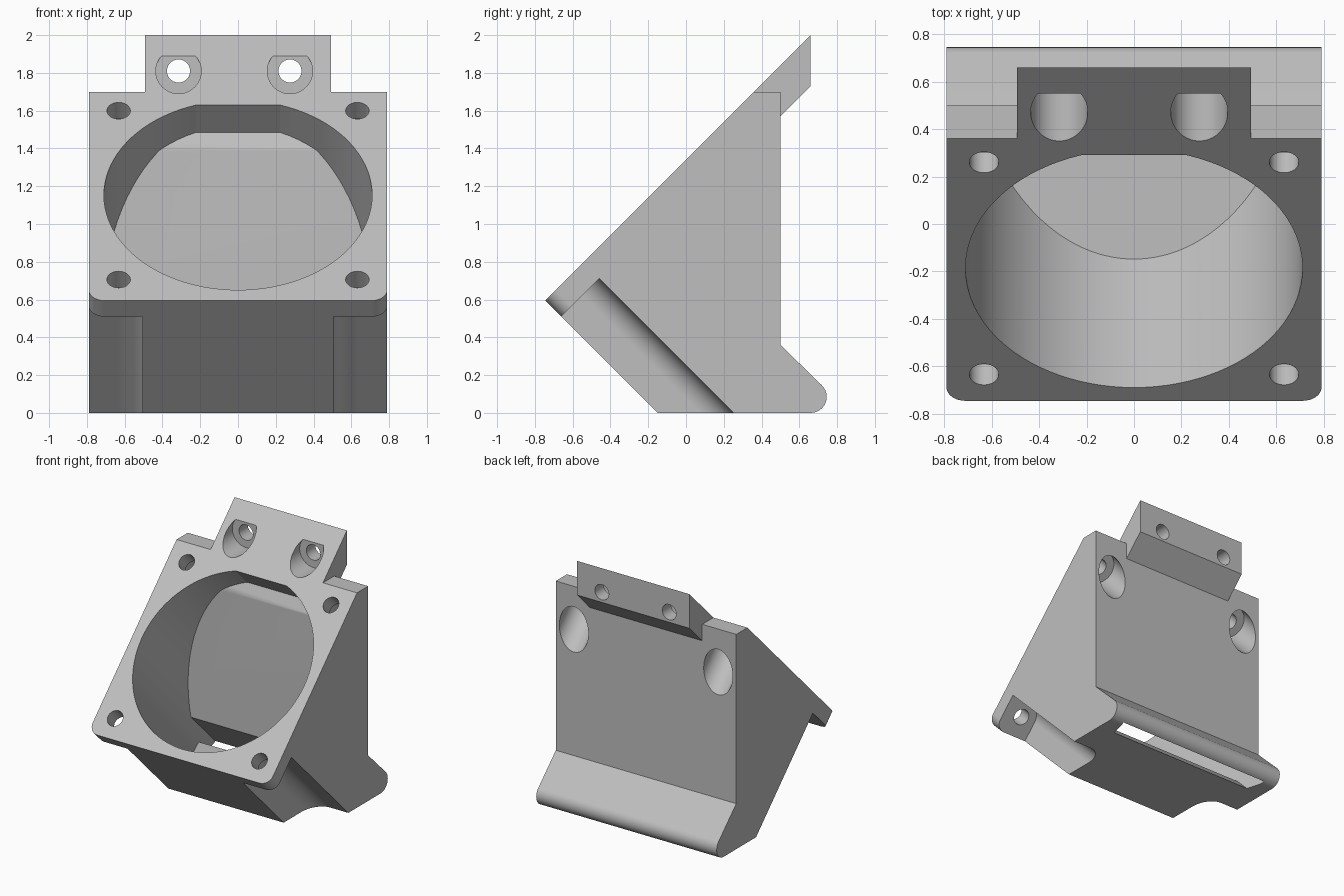
import bpy, bmesh
from math import cos, sin, pi, radians
from mathutils import Matrix, Vector

if "Cube" in bpy.data.objects:
    bpy.data.objects.remove(bpy.data.objects["Cube"], do_unlink=True)


def frame(u, v, origin=(0, 0, 0)):
    u, v = Vector(u).normalized(), Vector(v).normalized()
    m = Matrix((u, v, u.cross(v))).transposed().to_4x4()
    m.translation = origin
    return m


SIDE = frame((0, 1, 0), (0, 0, 1))                          # profile in y, z
FRONT = frame((1, 0, 0), (0, 0, 1))                         # profile in x, z
FLANGE = frame((1, 0, 0), (0, 1, 1), (0, -0.187, 1.153))    # tilted fan face
HALF = 0.79
SCREW = 0.632


def arc(cx, cy, r, start=0, end=360, n=64):
    steps = n if end - start == 360 else n + 1
    angles = [radians(start + (end - start) * i / n) for i in range(steps)]
    return [(cx + r * cos(a), cy + r * sin(a)) for a in angles]


def prism(name, points, lo, hi, space):
    """Extrude a closed 2D profile between two heights of a frame."""
    bm = bmesh.new()
    base = bm.faces.new([bm.verts.new(space @ Vector((a, b, lo))) for a, b in points])
    top = bmesh.ops.extrude_face_region(bm, geom=[base])["geom"]
    shift = space.to_3x3() @ Vector((0, 0, hi - lo))
    bmesh.ops.translate(bm, verts=[g for g in top if isinstance(g, bmesh.types.BMVert)], vec=shift)
    bmesh.ops.recalc_face_normals(bm, faces=bm.faces)
    mesh = bpy.data.meshes.new(name)
    bm.to_mesh(mesh)
    bm.free()
    obj = bpy.data.objects.new(name, mesh)
    bpy.context.collection.objects.link(obj)
    return obj


def combine(target, tool, operation="DIFFERENCE"):
    mod = target.modifiers.new("cut", "BOOLEAN")
    mod.operation, mod.solver, mod.object = operation, "EXACT", tool
    bpy.context.view_layer.objects.active = target
    bpy.ops.object.modifier_apply(modifier=mod.name)
    bpy.data.objects.remove(tool, do_unlink=True)


# Wedge body including the mounting tab
profile = [(-0.745, 0.595), (-0.15, 0)] + arc(0.66, 0.085, 0.085, -90, 45, 12)
profile += [(0.5, 0.36), (0.5, 1.57), (0.66, 1.73), (0.66, 2.0)]
body = prism("fan_duct", profile, -HALF, HALF, SIDE)

# Rounded lower corners of the flange
bm = bmesh.new()
bm.from_mesh(body.data)
corners = [e for e in bm.edges
           if abs(e.verts[0].co.x - e.verts[1].co.x) < 0.01
           and all(v.co.y + v.co.z < -0.1 for v in e.verts)]
bmesh.ops.bevel(bm, geom=corners, offset=0.08, segments=8, profile=0.5, affect="EDGES")
bm.to_mesh(body.data)
bm.free()

# Air passage: a round bore limited by the inner walls, floor and outlet slot
bore = prism("bore", arc(0, 0, 0.71, n=96), -2.2, 0.3, FLANGE)
inner = [(0, 1.92), (0.435, 1.485), (0.39, 1.39), (0.39, 0.31), (0.74, -0.04),
         (0.58, -0.04), (0.43, 0.11), (-0.4, 0.11), (-1.2, 0.9), (-1.2, 1.92)]
combine(bore, prism("inner_walls", inner, -1, 1, SIDE), "INTERSECT")
combine(body, bore)

for s in (-1, 1):
    # Shoulders beside the tab
    shoulder = [(-0.5, 1.7), (0.5, 1.7), (0.5, 1.0), (1, 1.0), (1, 2.2), (-0.5, 2.2)]
    combine(body, prism("shoulder", shoulder, *sorted((s * 0.492, s * 1.2)), SIDE))

    # Clearance behind the lower flange corners, rounded around the screw
    relief = [(0.505, -1.3)] + arc(SCREW, -SCREW, 0.127, 90, 180, 20)[::-1]
    relief += [(1.3, -0.505), (1.3, -1.3)]
    combine(body, prism("relief", [(s * a, b) for a, b in relief], -1.6, -0.12, FLANGE))

    # Screw head pocket behind the upper corners
    combine(body, prism("pocket", arc(s * SCREW, SCREW, 0.127), -0.6, -0.12, FLANGE))

    # Flange screw holes
    for t in (-1, 1):
        combine(body, prism("screw", arc(s * SCREW, t * SCREW, 0.062, n=40), -0.2, 0.1, FLANGE))

    # Tab screw holes with recessed seats
    x = s * 0.295 - 0.02
    combine(body, prism("seat", arc(x, 1.81, 0.12), -0.55, 0, FRONT))
    combine(body, prism("tab_screw", arc(x, 1.81, 0.061, n=40), -0.8, 0, FRONT))

# Plain grey plastic
grey = bpy.data.materials.new("grey_plastic")
grey.use_nodes = True
colour = (0.52, 0.52, 0.52, 1)
grey.diffuse_color = colour
grey.node_tree.nodes["Principled BSDF"].inputs["Base Color"].default_value = colour
body.data.materials.clear()
body.data.materials.append(grey)
for face in body.data.polygons:
    face.material_index = 0

bpy.ops.object.select_all(action="DESELECT")
body.select_set(True)
bpy.context.view_layer.objects.active = body
bpy.ops.object.shade_smooth_by_angle(angle=radians(30))
weighted = body.modifiers.new("flat_face_shading", "WEIGHTED_NORMAL")
weighted.keep_sharp = True
